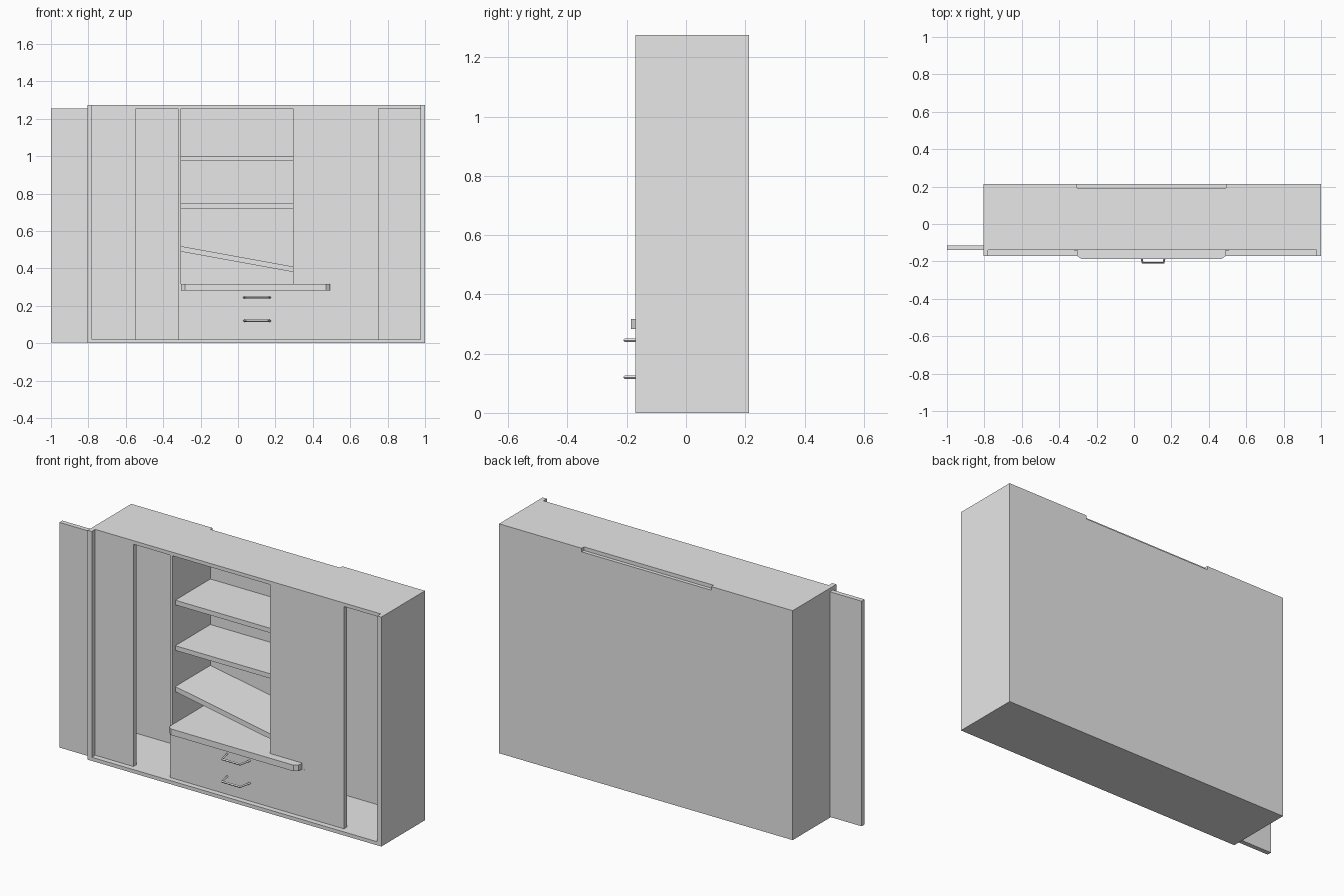
import bpy, bmesh
from mathutils import Vector

cube = bpy.data.objects.get("Cube")
if cube:
    bpy.data.objects.remove(cube, do_unlink=True)

# Single flat colour
mat = bpy.data.materials.new("light_grey")
mat.use_nodes = True
grey = (0.8, 0.8, 0.8, 1)
mat.diffuse_color = grey
mat.node_tree.nodes["Principled BSDF"].inputs["Base Color"].default_value = grey


def prism(name, outline, depth):
    """Extrude a closed planar outline along the depth vector."""
    bm = bmesh.new()
    face = bm.faces.new([bm.verts.new(p) for p in outline])
    new = bmesh.ops.extrude_face_region(bm, geom=[face])["geom"]
    bmesh.ops.translate(bm, vec=Vector(depth),
                        verts=[v for v in new if isinstance(v, bmesh.types.BMVert)])
    bmesh.ops.recalc_face_normals(bm, faces=bm.faces)
    mesh = bpy.data.meshes.new(name)
    bm.to_mesh(mesh)
    bm.free()
    mesh.materials.append(mat)
    obj = bpy.data.objects.new(name, mesh)
    bpy.context.collection.objects.link(obj)
    return obj


def box(name, x, y, z):
    """Board given by its x, y and z ranges."""
    base = [(x[0], y[0], z[0]), (x[1], y[0], z[0]), (x[1], y[1], z[0]), (x[0], y[1], z[0])]
    return prism(name, base, (0, 0, z[1] - z[0]))


LEFT, RIGHT, FRONT, BACK, TOP = -0.805, 1.0, -0.17, 0.213, 1.275
T = 0.02                       # board thickness
INNER_FRONT = -0.14            # recessed front plane
BAY = (-0.305, 0.492)          # open shelf bay
inner_back = BACK - T
ceiling = TOP - T

# Carcass
box("right_side_panel", (LEFT, LEFT + 0.025), (FRONT, BACK), (0, TOP))
box("left_side_panel", (RIGHT - 0.025, RIGHT), (FRONT, BACK), (0, TOP))
box("floor_panel", (LEFT + 0.025, RIGHT - 0.025), (FRONT, inner_back), (0, T))
box("back_panel", (LEFT + 0.025, RIGHT - 0.025), (inner_back, BACK), (0, ceiling))

# Top board with a shallow notch at the back of the bay
x0, x1 = LEFT + 0.025, RIGHT - 0.025
top_outline = [(x0, INNER_FRONT), (x1, INNER_FRONT), (x1, BACK), (BAY[1], BACK),
               (BAY[1], inner_back), (BAY[0], inner_back), (BAY[0], BACK), (x0, BACK)]
prism("top_panel", [(x, y, ceiling) for x, y in top_outline], (0, 0, T))

# Bay dividers
for name, x in (("right_divider", BAY[0] - 0.015), ("left_divider", BAY[1])):
    box(name, (x, x + 0.015), (INNER_FRONT + 0.001, inner_back), (T, ceiling))

# Sliding doors, the right one pushed out past the side
for name, x in (("right_sliding_door", -1.0), ("left_sliding_door", 0.295)):
    box(name, (x, x + 0.455), (INNER_FRONT, -0.114), (0.004, ceiling))

# Drawer front and counter with clipped front corners
box("drawer_front", (BAY[0] - 0.015, BAY[1] + 0.015), (INNER_FRONT - 0.0005, -0.115), (T, 0.283))
a, b = BAY
counter = [(a, inner_back), (a, FRONT), (a + 0.022, -0.186),
           (b - 0.022, -0.186), (b, FRONT), (b, inner_back)]
prism("counter", [(x, y, 0.283) for x, y in counter], (0, 0, 0.034))

# Straight shelves and the slanted shelf
for name, z in (("upper_shelf", 0.973), ("middle_shelf", 0.72)):
    box(name, BAY, (-0.115, inner_back), (z, z + 0.026))
slant = [(a, 0.49), (b, 0.345), (b, 0.374), (a, 0.519)]
prism("slanted_shelf", [(x, -0.115, z) for x, z in slant], (0, inner_back + 0.115, 0))

# Drawer handles: bent bars
for name, z in (("lower_handle", 0.12), ("upper_handle", 0.245)):
    curve = bpy.data.curves.new(name, "CURVE")
    curve.dimensions = "3D"
    curve.bevel_depth = 0.006
    curve.bevel_resolution = 0
    curve.use_fill_caps = True
    path = curve.splines.new("POLY")
    points = [(0.032, INNER_FRONT), (0.046, -0.207), (0.158, -0.207), (0.172, INNER_FRONT)]
    path.points.add(len(points) - 1)
    for point, (x, y) in zip(path.points, points):
        point.co = (x, y, z, 1)
    path.use_smooth = False
    curve.materials.append(mat)
    bpy.context.collection.objects.link(bpy.data.objects.new(name, curve))
